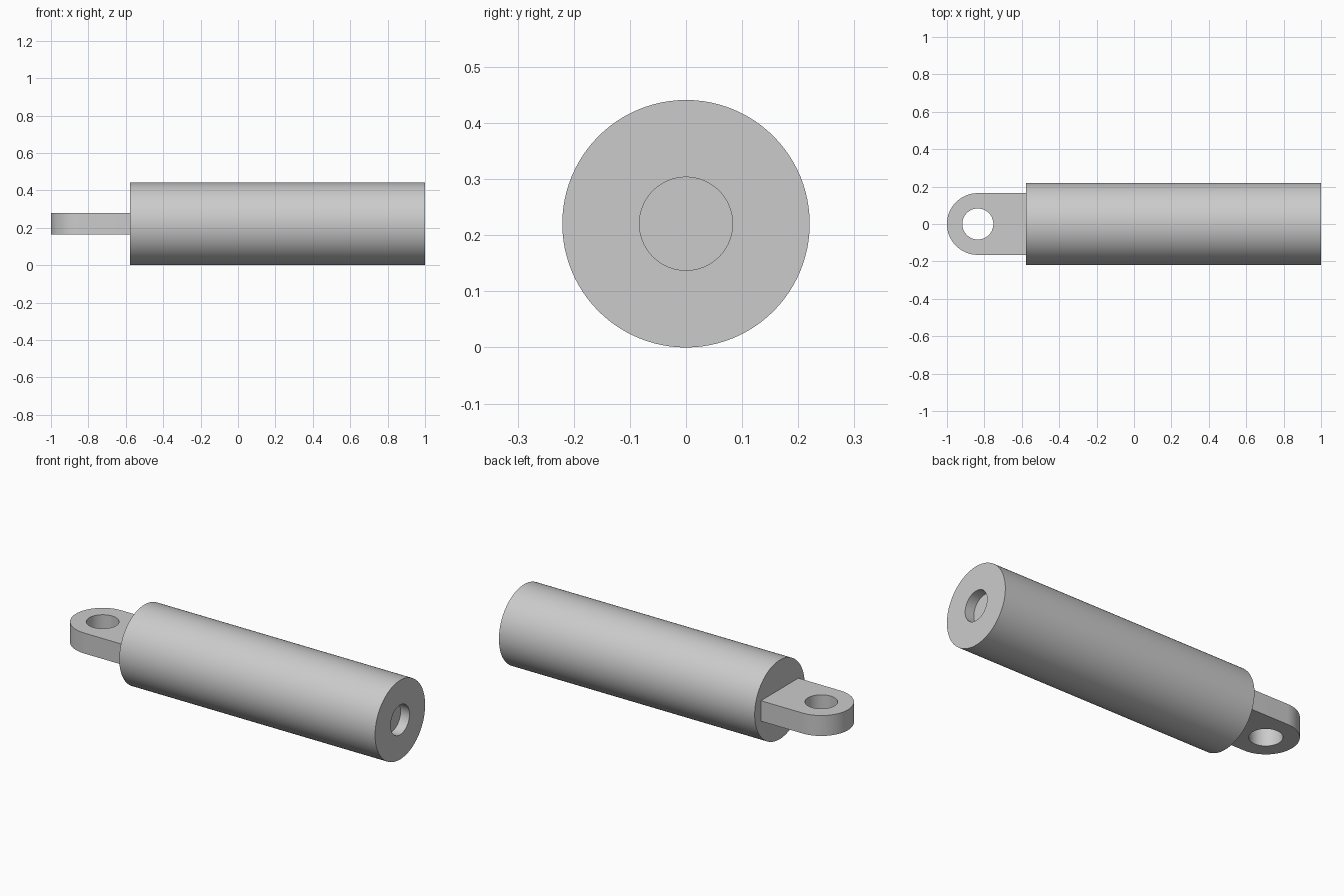
import bpy, bmesh, math
from mathutils import Matrix

cube = bpy.data.objects.get("Cube")
if cube:
    bpy.data.objects.remove(cube, do_unlink=True)

GREY = (0.6, 0.6, 0.6, 1)
RADIUS, HOLE, DEPTH = 0.2205, 0.083, 0.055
BACK, FRONT = -0.578, 1.0
TAB_R, TAB_T = 0.165, 0.114
EYE_X = -1 + TAB_R

metal = bpy.data.materials.new("grey_metal")
metal.use_nodes = True
metal.diffuse_color = GREY
metal.node_tree.nodes["Principled BSDF"].inputs["Base Color"].default_value = GREY


def make_object(name, bm):
    """Turn a bmesh into an object with the shared material."""
    bmesh.ops.recalc_face_normals(bm, faces=bm.faces)
    mesh = bpy.data.meshes.new(name)
    bm.to_mesh(mesh)
    bm.free()
    mesh.materials.append(metal)
    obj = bpy.data.objects.new(name, mesh)
    bpy.context.collection.objects.link(obj)
    return obj


def smooth(obj):
    bpy.ops.object.select_all(action="DESELECT")
    obj.select_set(True)
    bpy.context.view_layer.objects.active = obj
    bpy.ops.object.shade_smooth_by_angle(angle=math.radians(30))


# Cylinder body with a blind hole, revolved from its half profile
bm = bmesh.new()
profile = [(BACK, 0), (BACK, RADIUS), (FRONT, RADIUS),
           (FRONT, HOLE), (FRONT - DEPTH, HOLE), (FRONT - DEPTH, 0)]
points = [bm.verts.new((x, 0, r + RADIUS)) for x, r in profile]
edges = [bm.edges.new(pair) for pair in zip(points, points[1:])]
bmesh.ops.spin(bm, geom=points + edges, cent=(0, 0, RADIUS), axis=(1, 0, 0),
               angle=math.tau, steps=96, use_merge=True)
bmesh.ops.remove_doubles(bm, verts=bm.verts, dist=1e-5)
smooth(make_object("cylinder_body", bm))

# Mounting tab: rounded outline, pierced by the eye
bm = bmesh.new()
z = RADIUS - TAB_T / 2
inner_end = BACK + 0.01
outline = [(inner_end, TAB_R)]
for i in range(49):
    a = math.pi / 2 + math.pi * i / 48
    outline.append((EYE_X + TAB_R * math.cos(a), TAB_R * math.sin(a)))
outline.append((inner_end, -TAB_R))
eye = [(EYE_X + HOLE * math.cos(math.tau * i / 64),
        HOLE * math.sin(math.tau * i / 64)) for i in range(64)]
for loop in (outline, eye):
    vs = [bm.verts.new((x, y, z)) for x, y in loop]
    for a, b in zip(vs, vs[1:] + vs[:1]):
        bm.edges.new((a, b))
bmesh.ops.triangle_fill(bm, use_beauty=True, edges=bm.edges[:])
result = bmesh.ops.extrude_face_region(bm, geom=bm.faces[:], use_keep_orig=True)
top = [v for v in result["geom"] if isinstance(v, bmesh.types.BMVert)]
bmesh.ops.translate(bm, verts=top, vec=(0, 0, TAB_T))
smooth(make_object("mounting_tab", bm))
